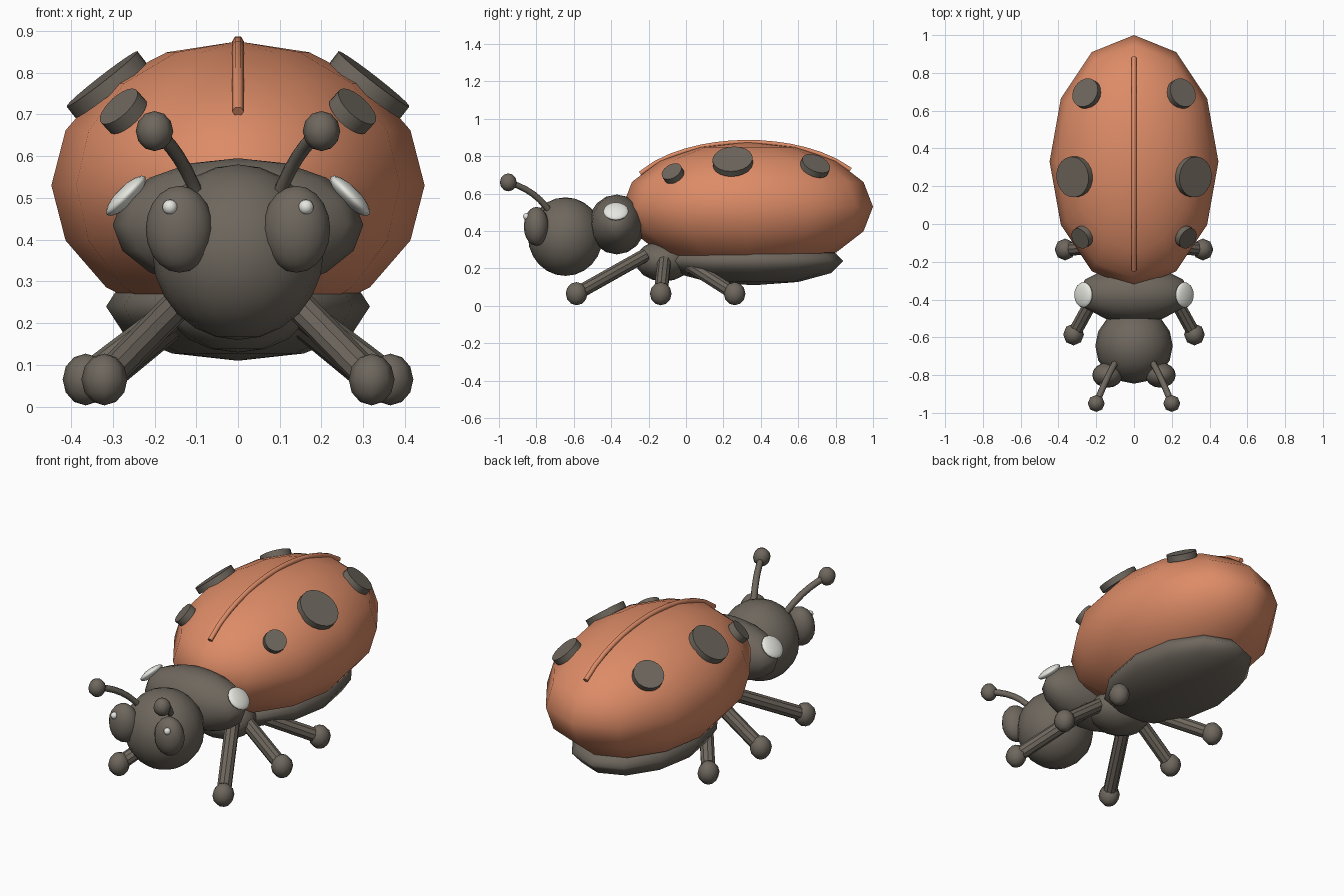
import bpy
from math import sqrt
from mathutils import Vector

cube = bpy.data.objects.get("Cube")
if cube:
    bpy.data.objects.remove(cube, do_unlink=True)


def material(name, rgb):
    mat = bpy.data.materials.new(name)
    mat.use_nodes = True
    mat.diffuse_color = (*rgb, 1)
    mat.node_tree.nodes["Principled BSDF"].inputs["Base Color"].default_value = (*rgb, 1)
    return mat


ORANGE = material("shell orange", (0.72, 0.26, 0.135))
DARK = material("dark brown grey", (0.155, 0.135, 0.11))
WHITE = material("off white", (0.8, 0.8, 0.75))


def finish(name, mat):
    ob = bpy.context.object
    ob.name = name
    ob.data.materials.append(mat)
    return ob


def ellipsoid(name, center, radii, mat, segments=12, rings=8, normal=None):
    bpy.ops.mesh.primitive_uv_sphere_add(segments=segments, ring_count=rings, radius=1, location=center)
    ob = finish(name, mat)
    ob.scale = radii
    if normal:
        ob.rotation_euler = Vector(normal).to_track_quat("Z", "Y").to_euler()
    bpy.ops.object.shade_smooth()
    return ob


def cylinder(name, center, axis, radius, depth, mat, sides):
    bpy.ops.mesh.primitive_cylinder_add(vertices=sides, radius=radius, depth=depth, location=center)
    ob = finish(name, mat)
    ob.rotation_euler = Vector(axis).to_track_quat("Z", "Y").to_euler()
    bpy.ops.object.shade_smooth_by_angle()
    return ob


def rod(name, start, end, radius, mat):
    a, b = Vector(start), Vector(end)
    return cylinder(name, (a + b) / 2, b - a, radius, (b - a).length, mat, 10)


def tube(name, points, radius, mat):
    curve = bpy.data.curves.new(name, "CURVE")
    curve.dimensions = "3D"
    curve.bevel_depth = radius
    curve.bevel_resolution = 1
    curve.use_fill_caps = True
    spline = curve.splines.new("POLY")
    spline.points.add(len(points) - 1)
    for point, co in zip(spline.points, points):
        point.co = (*co, 1)
    ob = bpy.data.objects.new(name, curve)
    bpy.context.collection.objects.link(ob)
    curve.materials.append(mat)


# Wing shell, belly and front body parts
CENTER = Vector((0, 0.33, 0.53))
RADII = Vector((0.447, 0.67, 0.345))
ellipsoid("wing_shell", CENTER, RADII, ORANGE)
ellipsoid("belly", (0, 0.36, 0.24), (0.316, 0.48, 0.13), DARK, rings=6)
ellipsoid("thorax", (0, -0.12, 0.24), (0.17, 0.15, 0.11), DARK)
ellipsoid("neck_shield", (0, -0.37, 0.435), (0.3, 0.152, 0.16), DARK)
ellipsoid("head", (0, -0.645, 0.37), (0.205, 0.2, 0.21), DARK, 16, 12)


def shell_height(x, y):
    u, v = x / RADII.x, (y - CENTER.y) / RADII.y
    return CENTER.z + RADII.z * sqrt(max(0, 1 - u * u - v * v))


# Raised seam along the top of the shell
seam = []
for i in range(15):
    y = -0.245 + 1.125 * i / 14
    seam.append((0, y, shell_height(0, y)))
tube("shell_seam", seam, 0.014, ORANGE)

SPOTS = {"front": (0.275, -0.07, 0.058), "middle": (0.315, 0.25, 0.108), "rear": (0.25, 0.69, 0.08)}
LEGS = {
    "front": ((0.12, -0.22, 0.27), (0.32, -0.585, 0.065)),
    "middle": ((0.12, -0.115, 0.25), (0.365, -0.135, 0.065)),
    "rear": ((0.12, 0.0, 0.23), (0.32, 0.26, 0.065)),
}

for side, s in (("left", 1), ("right", -1)):
    # Shell spots lie flush along the curved surface
    for place, (x, y, radius) in SPOTS.items():
        pos = Vector((s * x, y, shell_height(x, y)))
        d = pos - CENTER
        normal = Vector([d[i] / RADII[i] ** 2 for i in range(3)])
        cylinder(f"{side}_{place}_spot", pos, normal, radius, 0.035, DARK, 20)

    # Legs and round feet
    for place, (hip, foot) in LEGS.items():
        hip = (s * hip[0], *hip[1:])
        foot = (s * foot[0], *foot[1:])
        rod(f"{side}_{place}_leg", hip, foot, 0.037, DARK)
        ellipsoid(f"{side}_{place}_foot", foot, (0.055, 0.058, 0.062), DARK, 8, 6)

    # Pale cheek patches on the neck shield
    ellipsoid(f"{side}_cheek_patch", (s * 0.268, -0.375, 0.505), (0.068, 0.065, 0.022),
              WHITE, 16, 8, normal=(s * 0.7, 0, 0.7))

    # Eyes with glints
    ellipsoid(f"{side}_eye", (s * 0.14, -0.8, 0.425), (0.081, 0.067, 0.104), DARK, 16, 10)
    ellipsoid(f"{side}_eye_glint", (s * 0.163, -0.853, 0.478), (0.018, 0.018, 0.018), WHITE)

    # Curved antennae with knobs
    p0, p1, p2 = Vector((s * 0.09, -0.72, 0.49)), Vector((s * 0.14, -0.8, 0.62)), Vector((s * 0.2, -0.95, 0.66))
    arc = []
    for i in range(7):
        t = i / 6
        arc.append(p0 * (1 - t) ** 2 + p1 * 2 * t * (1 - t) + p2 * t * t)
    tube(f"{side}_antenna", arc, 0.017, DARK)
    ellipsoid(f"{side}_antenna_knob", p2, (0.045, 0.045, 0.048), DARK, 8, 6)
